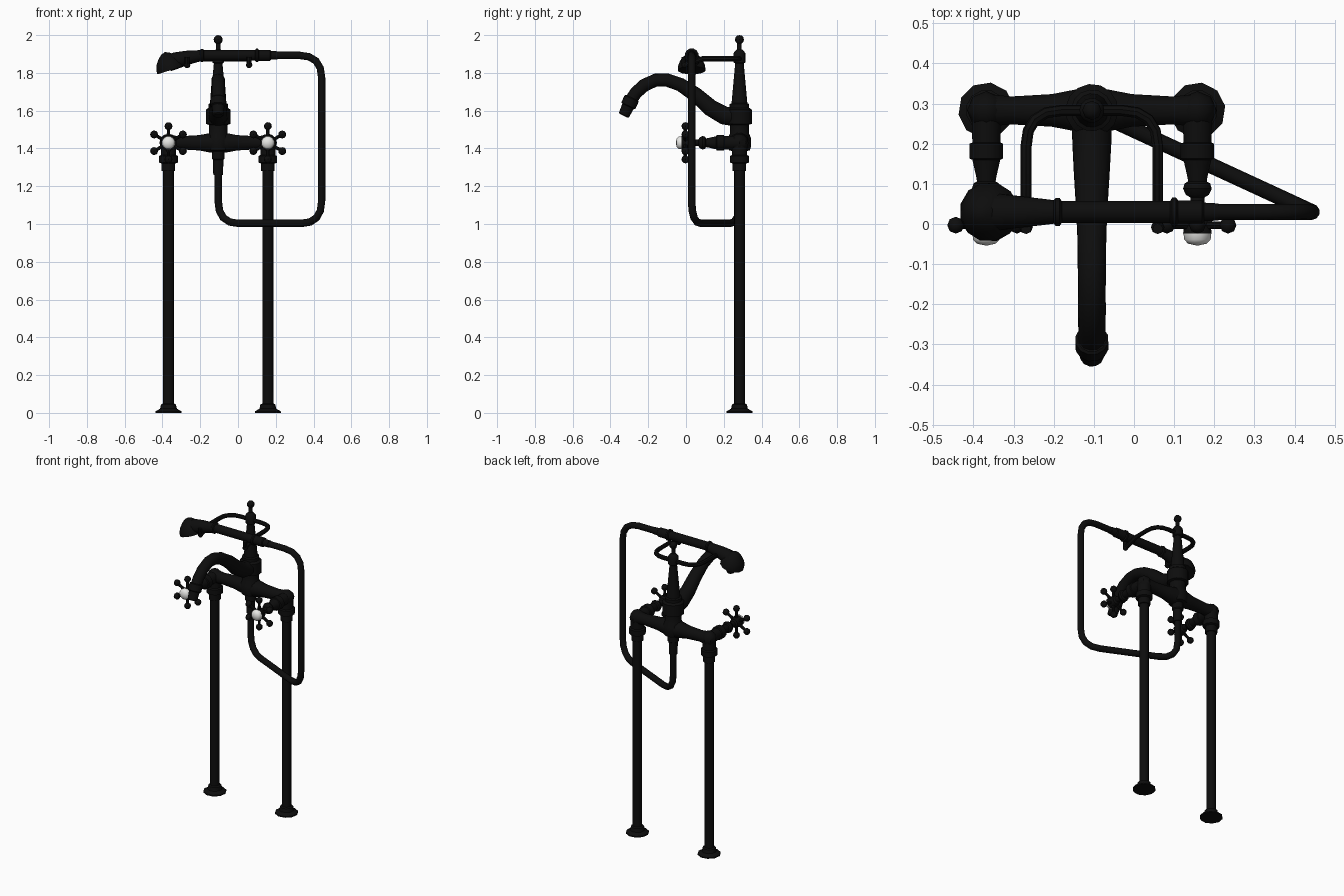
import bpy, bmesh, math
from mathutils import Vector

cube = bpy.data.objects.get("Cube")
if cube:
    bpy.data.objects.remove(cube, do_unlink=True)


def material(name, colour, roughness):
    m = bpy.data.materials.new(name)
    m.use_nodes = True
    m.diffuse_color = (*colour, 1)
    node = m.node_tree.nodes["Principled BSDF"]
    node.inputs["Base Color"].default_value = (*colour, 1)
    node.inputs["Roughness"].default_value = roughness
    return m


BLACK = material("matt black", (0.004, 0.004, 0.004), 0.6)
WHITE = material("porcelain white", (0.8, 0.8, 0.78), 0.4)


def skin(name, centres, tangents, radii, sides, mat):
    """Skin circular rings along a path, with capped ends."""
    bm = bmesh.new()
    side = tangents[0].orthogonal().normalized()
    rings = []
    for c, t, r in zip(centres, tangents, radii):
        side = (side - t * side.dot(t)).normalized()
        up = t.cross(side)
        angles = [math.tau * i / sides for i in range(sides)]
        rings.append([bm.verts.new(c + r * (side * math.cos(a) + up * math.sin(a))) for a in angles])
    for a, b in zip(rings, rings[1:]):
        for i in range(sides):
            j = (i + 1) % sides
            bm.faces.new((a[i], a[j], b[j], b[i]))
    bm.faces.new(rings[0][::-1])
    bm.faces.new(rings[-1])
    bmesh.ops.remove_doubles(bm, verts=bm.verts, dist=0.0001)
    bmesh.ops.recalc_face_normals(bm, faces=bm.faces)
    mesh = bpy.data.meshes.new(name)
    bm.to_mesh(mesh)
    bm.free()
    ob = bpy.data.objects.new(name, mesh)
    bpy.context.collection.objects.link(ob)
    mesh.materials.append(mat)
    bpy.ops.object.select_all(action='DESELECT')
    ob.select_set(True)
    bpy.context.view_layer.objects.active = ob
    bpy.ops.object.shade_smooth_by_angle(angle=math.radians(40))
    return ob


def tube(name, points, radii, sides=10):
    pts = [Vector(p) for p in points]
    if not isinstance(radii, (list, tuple)):
        radii = [radii] * len(pts)
    last = len(pts) - 1
    tans = []
    for i in range(len(pts)):
        before = (pts[i] - pts[max(i - 1, 0)]).normalized()
        after = (pts[min(i + 1, last)] - pts[i]).normalized()
        tans.append((before + after).normalized())
    return skin(name, pts, tans, radii, sides, BLACK)


def lathe(name, origin, axis, profile, sides=12, mat=BLACK):
    """Turn a list of (distance along axis, radius)."""
    axis = Vector(axis).normalized()
    centres = [Vector(origin) + axis * d for d, r in profile]
    return skin(name, centres, [axis] * len(profile), [r for d, r in profile], sides, mat)


def ball(name, centre, r):
    steps = [math.pi * i / 6 for i in range(7)]
    return lathe(name, centre, (0, 0, 1), [(-r * math.cos(a), r * math.sin(a)) for a in steps], 8)


def rounded(corners, radius, steps=4):
    """Round the inner corners of a polyline."""
    pts = [Vector(c) for c in corners]
    out = [pts[0]]
    for a, b, c in zip(pts, pts[1:], pts[2:]):
        p = b + (a - b).normalized() * radius
        q = b + (c - b).normalized() * radius
        for i in range(steps + 1):
            t = i / steps
            out.append(p * (1 - t) ** 2 + b * 2 * t * (1 - t) + q * t * t)
    return out + [pts[-1]]


MID, BACK, ARM = -0.105, 0.283, 1.43
REACH = 0.263
UP, FRONT = (0, 0, 1), (0, -1, 0)

# Supply legs, valves and cross handles, one set each side
for label, sign in (("right", -1), ("left", 1)):
    x = MID + sign * REACH
    lathe(label + "_leg", (x, BACK, 0), UP,
          [(0, 0.07), (0.008, 0.07), (0.022, 0.045), (0.045, 0.04), (0.05, 0.029), (1.29, 0.029)], 10)
    lathe(label + "_leg_collar", (x, BACK, 0), UP,
          [(1.28, 0.037), (1.32, 0.037), (1.325, 0.051), (1.36, 0.051), (1.365, 0.041), (ARM, 0.041)])
    ball(label + "_elbow", (x, BACK, ARM), 0.048)
    lathe(label + "_valve", (x, BACK, ARM), FRONT,
          [(0, 0.038), (0.08, 0.036), (0.083, 0.043), (0.12, 0.043), (0.123, 0.036), (0.165, 0.026),
           (0.177, 0.024), (0.182, 0.033), (0.195, 0.037), (0.21, 0.03), (0.217, 0.018), (0.25, 0.018),
           (0.257, 0.028), (0.285, 0.034), (0.307, 0.037)])
    lathe(label + "_handle_cap", (x, BACK, ARM), FRONT,
          [(0.306, 0.036), (0.322, 0.034), (0.332, 0.024), (0.337, 0)], 12, WHITE)
    for i in range(6):
        a = math.pi / 2 + i * math.pi / 3
        d = Vector((math.cos(a), 0, math.sin(a)))
        hub = Vector((x, -0.003, ARM))
        tube(f"{label}_handle_spoke_{i}", [hub, hub + d * 0.05, hub + d * 0.085], [0.014, 0.009, 0.009], 8)
        ball(f"{label}_handle_knob_{i}", hub + d * 0.088, 0.021)

# Cross body joining the two valves
lathe("cross_body", (MID, BACK, ARM), (1, 0, 0),
      [(s * d, r) for s, row in ((-1, ((REACH, 0.042), (0.2, 0.036), (0.1, 0.042), (0.04, 0.054))),
                                 (1, ((0.04, 0.054), (0.1, 0.042), (0.2, 0.036), (REACH, 0.042))))
       for d, r in row])

# Central column with finial
lathe("column", (MID, BACK, 0), UP,
      [(1.26, 0.026), (1.34, 0.028), (1.345, 0.034), (1.385, 0.034), (1.39, 0.055), (1.41, 0.062),
       (1.455, 0.062), (1.48, 0.05), (1.525, 0.05), (1.53, 0.066), (1.605, 0.066), (1.615, 0.052),
       (1.635, 0.052), (1.64, 0.042), (1.85, 0.023), (1.855, 0.031), (1.905, 0.031), (1.915, 0.024),
       (1.925, 0.012), (1.965, 0.012)], 14)
ball("finial", (MID, BACK, 1.976), 0.024)

# Swan neck spout and its nozzle
spout = [(0.28, 1.565), (0.2, 1.575), (0.13, 1.615), (0.05, 1.685), (-0.03, 1.738), (-0.1, 1.762),
         (-0.16, 1.762), (-0.22, 1.735), (-0.265, 1.695), (-0.295, 1.65)]
tube("spout", [(MID, y, z) for y, z in spout],
     [0.053, 0.05, 0.046, 0.041, 0.037, 0.036, 0.035, 0.035, 0.034, 0.034], 12)
lathe("nozzle", (MID, -0.286, 1.668), (0, -0.42, -0.9),
      [(0, 0.036), (0.005, 0.042), (0.045, 0.042), (0.05, 0.034), (0.1, 0.03), (0.105, 0.024)])

# Cradle: a bent rod through the column, ending in two upturned forks
HALF = 0.164
cradle = [(MID - HALF, 0.0, 1.845), (MID - HALF, 0.03, 1.855), (MID - HALF, 0.09, 1.875),
          (MID - HALF, BACK, 1.875), (MID + HALF, BACK, 1.875), (MID + HALF, 0.09, 1.875),
          (MID + HALF, 0.03, 1.855), (MID + HALF, 0.0, 1.845)]
bend = rounded(cradle[2:6], 0.09)
tube("cradle", cradle[:2] + bend + cradle[6:], 0.014, 8)
for label, sign in (("right", -1), ("left", 1)):
    fx = MID + sign * HALF
    tube(label + "_fork", [(fx, 0.0, 1.835), (fx, -0.012, 1.85), (fx, -0.012, 1.885)], 0.013, 8)
    ball(label + "_fork_end", (fx, -0.008, 1.842), 0.017)

# Hand shower lying in the cradle
HY = 0.03
lathe("shower_grip", (0, HY, 1.893), (1, 0, 0),
      [(-0.2, 0.03), (-0.195, 0.036), (-0.185, 0.036), (-0.18, 0.028), (0.09, 0.028), (0.095, 0.037),
       (0.105, 0.037), (0.11, 0.03), (0.17, 0.03), (0.175, 0.024), (0.21, 0.022)])
tube("shower_neck", [(-0.19, HY, 1.893), (-0.27, HY, 1.88), (-0.33, HY, 1.865), (-0.37, HY, 1.85)],
     [0.029, 0.039, 0.046, 0.045], 12)
lathe("shower_head", (-0.358, HY, 1.814), (-0.3, 0, 0.95),
      [(0, 0.06), (0, 0.074), (0.02, 0.074), (0.05, 0.062), (0.075, 0.043), (0.093, 0.022), (0.1, 0)])

# Hose: loops down the side and back under the column
hose = [(0.2, HY, 1.893), (0.443, HY, 1.893), (0.443, HY, 1.003), (MID, BACK, 1.003), (MID, BACK, 1.28)]
tube("hose", rounded(hose, 0.12), 0.02, 10)
